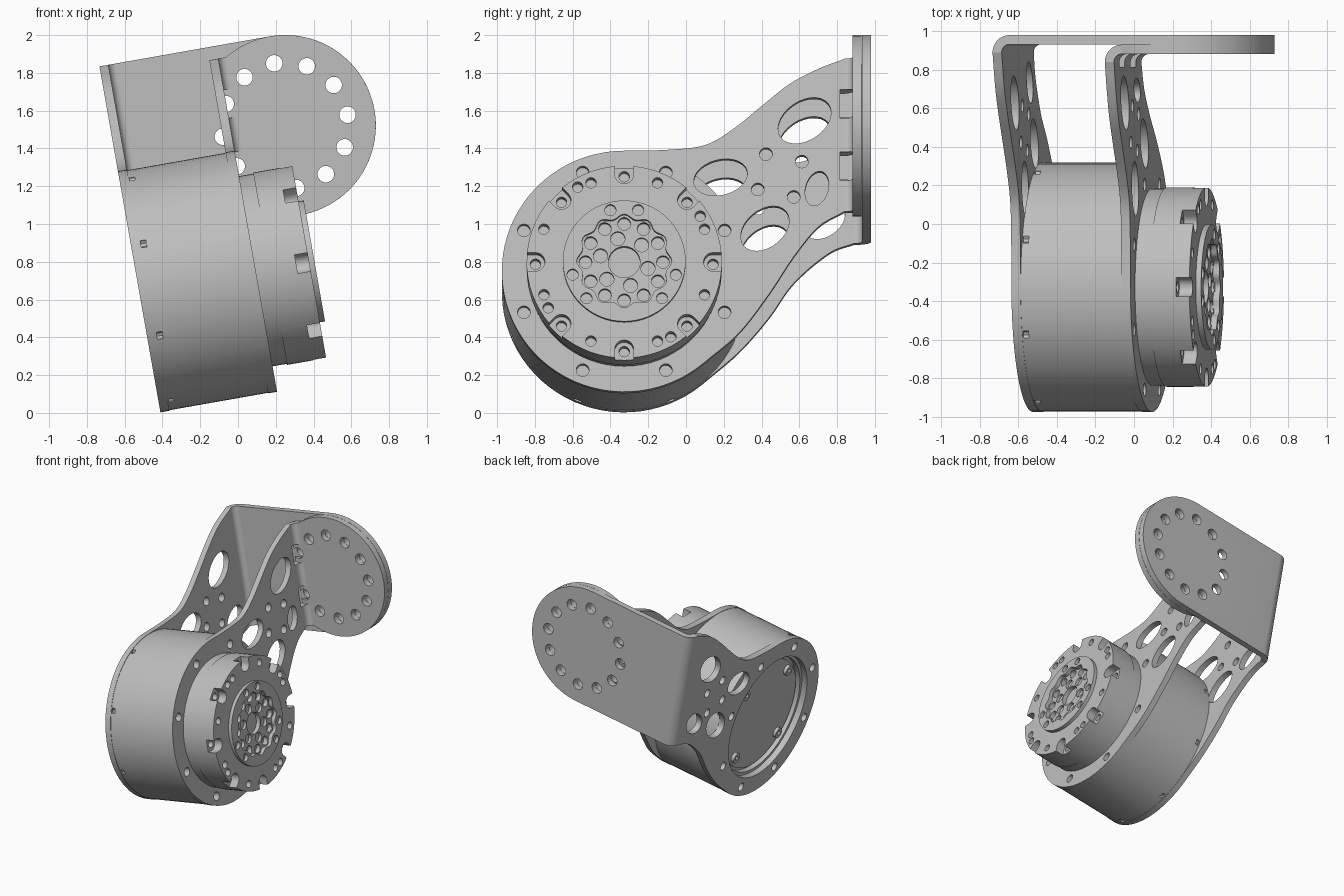
import bpy
import bmesh
from math import sin, cos, radians, pi
from mathutils import Matrix, Vector

cube = bpy.data.objects.get("Cube")
if cube:
    bpy.data.objects.remove(cube, do_unlink=True)

grey = bpy.data.materials.new("machined_grey")
grey.use_nodes = True
COLOUR = (0.52, 0.52, 0.52, 1)
grey.diffuse_color = COLOUR
grey.node_tree.nodes["Principled BSDF"].inputs["Base Color"].default_value = COLOUR

TILT = Matrix.Rotation(radians(-10), 4, "Y")
MY, MZ, R = -0.327, 0.722, 0.648        # motor axis and housing radius
FX, FZ, FR = 0.51, 1.454, 0.48          # flange disc
T = 0.048                               # sheet thickness


# ---- helpers ----
def arc(cx, cy, r, a0, a1, n=24):
    return [(cx + r * cos(radians(a0 + (a1 - a0) * i / n)),
             cy + r * sin(radians(a0 + (a1 - a0) * i / n))) for i in range(n + 1)]


def circle(cx, cy, r, n=20):
    return arc(cx, cy, r, 0, 360, n)[:-1]


def ellipse(cx, cy, a, b, turn, n=28):
    c, s = cos(radians(turn)), sin(radians(turn))
    return [(cx + p * c - q * s, cy + p * s + q * c)
            for p, q in ((a * cos(2 * pi * i / n), b * sin(2 * pi * i / n)) for i in range(n))]


def ring(r, angles, hole, n=16):
    """Circles spread around the motor axis."""
    return [circle(MY + r * cos(radians(a)), MZ + r * sin(radians(a)), hole, n) for a in angles]


def smooth_path(pts, n=5):
    """Catmull-Rom curve through a few points."""
    v = [Vector(p) for p in pts]
    v = [2 * v[0] - v[1]] + v + [2 * v[-1] - v[-2]]
    out = []
    for a, b, c, d in zip(v, v[1:], v[2:], v[3:]):
        for i in range(n):
            t = i / n
            out.append(tuple(0.5 * (2 * b + (c - a) * t + (2 * a - 5 * b + 4 * c - d) * t * t
                                    + (3 * b - a - 3 * c + d) * t ** 3)))
    return out + [tuple(pts[-1])]


def solid(name, outlines, axis, lo, hi):
    """Extrude outlines along an axis into one object."""
    place = {"X": lambda p, q, h: (h, p, q), "Y": lambda p, q, h: (p, h, q),
             "Z": lambda p, q, h: (p, q, h)}[axis]
    bm = bmesh.new()
    for pts in outlines:
        low = [bm.verts.new(place(p, q, lo)) for p, q in pts]
        top = [bm.verts.new(place(p, q, hi)) for p, q in pts]
        bm.faces.new(low)
        bm.faces.new(top)
        for i in range(len(pts)):
            j = (i + 1) % len(pts)
            bm.faces.new((low[i], low[j], top[j], top[i]))
    bmesh.ops.recalc_face_normals(bm, faces=bm.faces)
    me = bpy.data.meshes.new(name)
    bm.to_mesh(me)
    bm.free()
    me.materials.append(grey)
    ob = bpy.data.objects.new(name, me)
    bpy.context.collection.objects.link(ob)
    return ob


def activate(ob):
    bpy.ops.object.select_all(action="DESELECT")
    ob.select_set(True)
    bpy.context.view_layer.objects.active = ob


def cut(ob, outlines, axis, lo, hi, operation="DIFFERENCE"):
    tool = solid("cutter", outlines, axis, lo, hi)
    tool.hide_render = True
    mod = ob.modifiers.new("cut", "BOOLEAN")
    mod.operation, mod.object, mod.solver = operation, tool, "EXACT"
    activate(ob)
    bpy.ops.object.modifier_apply(modifier=mod.name)
    bpy.data.objects.remove(tool, do_unlink=True)


parts = []
EIGHTHS = [22.5 + 45 * k for k in range(8)]
SMALL = [(0.75, 0.63), (0.94, 0.59), (0.707, 0.44), (0.897, 0.40)]
WINDOWS = [(0.51, 0.505, 0.145, 0.095, 15), (0.955, 0.81, 0.155, 0.105, 35),
           (0.745, 0.23, 0.145, 0.10, 40)]


# ---- two bent sheet brackets: arm plate plus flange ----
def bracket(side, x0, yb, half, upper, lower, window):
    top = smooth_path([(MY, MZ + R), (-0.1, 1.375)] + upper + [(yb, FZ + half)])
    low = smooth_path([(yb, FZ - half)] + lower + [(0.28, 0.39), (0.09, 0.226)])
    rim = arc(MY, MZ, R, 310, 90, 48)[1:-1]
    plate = solid(side + "_arm_plate", [top + low + rim], "X", x0, x0 + T)
    holes = [ellipse(MY + w[0], MZ + w[1], *w[2:]) for w in WINDOWS + [window]]
    holes += [circle(MY + y, MZ + z, 0.034) for y, z in SMALL]
    holes += ring(0.575, EIGHTHS, 0.034)
    cut(plate, holes, "X", x0 - 0.1, x0 + 0.1)

    # flange with rounded bend, trimmed to a round end
    bend = x0 + 0.09
    profile = (arc(bend, yb, 0.09, 180, 90, 8) + [(1.2, yb + 0.09), (1.2, yb + 0.09 - T)]
               + arc(bend, yb, 0.09 - T, 90, 180, 8))
    flange = solid(side + "_flange", [profile], "Z", 0.5, 2.4)
    end = 90 if half == FR else 121
    outline = [(x0 - 0.1, FZ - half)] + arc(FX, FZ, FR, -end, end, 48) + [(x0 - 0.1, FZ + half)]
    cut(flange, [outline], "Y", 0.5, 1.2, "INTERSECT")
    bolts = [circle(FX + 0.335 * cos(k * pi / 6), FZ + 0.335 * sin(k * pi / 6), 0.044)
             for k in range(12)]
    cut(flange, bolts, "Y", yb + 0.02, 1.1)
    parts.extend([plate, flange])
    return plate, flange


left_plate, left_flange = bracket(
    "recessed_side", -0.404, 0.89, FR,
    [(0.1, 1.40), (0.25, 1.487), (0.4, 1.61), (0.55, 1.74), (0.7, 1.85)],
    [(0.755, 0.92), (0.57, 0.76), (0.44, 0.575)], (1.06, 0.37, 0.12, 0.08, 35))
right_plate, right_flange = bracket(
    "output_side", 0.175, 0.84, 0.41,
    [(0.1, 1.40), (0.25, 1.487), (0.4, 1.61), (0.55, 1.73), (0.7, 1.81)],
    [(0.70, 0.96), (0.57, 0.80), (0.44, 0.60)], (1.02, 0.445, 0.06, 0.095, -15))
cut(left_plate, [circle(MY, MZ, 0.5, 64)], "X", -0.5, -0.3)

# tool clearance beside two flange holes
clear = [circle(FX + 0.335 * cos(radians(a)), FZ + 0.335 * sin(radians(a)), 0.078, 24)
         for a in (150, 210)]
cut(right_plate, clear, "Y", 0.815, 0.95)
cut(right_flange, clear, "Y", 0.8, 0.882)

# ---- main housing with recessed back cover ----
housing = solid("motor_housing", [circle(MY, MZ, R - 0.003, 80)], "X", -0.356, 0.175)
cut(housing, [circle(MY, MZ, 0.475, 64)], "X", -0.4, -0.315)
cut(housing, ring(R, EIGHTHS, 0.022, 8), "X", -0.352, -0.322)
cover = solid("back_cover", [circle(MY, MZ, 0.45, 64)], "X", -0.335, -0.31)
screws = solid("cover_screws", ring(0.39, (45, 135, 225, 315), 0.042), "X", -0.36, -0.33)
cut(screws, ring(0.39, (45, 135, 225, 315), 0.02, 6), "X", -0.4, -0.342)
parts += [housing, cover, screws]

# ---- output gearbox ----
collar = solid("gearbox_collar", [circle(MY, MZ, 0.511, 72)], "X", 0.222, 0.30)
gearbox = solid("gearbox", [circle(MY, MZ, 0.517, 72)], "X", 0.30, 0.51)


def slot(angle):
    """Rounded notch open to the rim."""
    c, s = cos(radians(angle)), sin(radians(angle))
    pts = arc(0.47, 0, 0.05, 90, 270, 10) + [(0.6, -0.05), (0.6, 0.05)]
    return [(MY + p * c - q * s, MZ + p * s + q * c) for p, q in pts]


QUARTERS = [45 * k for k in range(8)]
cut(gearbox, [slot(a) for a in QUARTERS], "X", 0.44, 0.6)
cut(gearbox, ring(0.47, QUARTERS, 0.028), "X", 0.38, 0.6)
cut(gearbox, ring(0.46, EIGHTHS, 0.028) + ring(0.472, (31.5, 121.5, 211.5, 301.5), 0.028),
    "X", 0.44, 0.6)
cut(gearbox, [circle(MY, MZ, 0.24, 48)], "X", 0.47, 0.6)

# output hub: scalloped pocket, screw ring and centre bore
hub = solid("output_hub", [circle(MY, MZ, 0.325, 64)], "X", 0.47, 0.538)
scallop = [(MY + r * cos(a), MZ + r * sin(a)) for a, r in
           ((2 * pi * i / 96, 0.24 + 0.012 * cos(12 * 2 * pi * i / 96)) for i in range(96))]
cut(hub, [scallop], "X", 0.505, 0.6)
cut(hub, ring(0.283, (75, 105, 195, 225, 315, 345), 0.03), "X", 0.485, 0.6)
cut(hub, ring(0.205, [30 * k for k in range(12)], 0.034), "X", 0.4, 0.6)
cut(hub, ring(0.13, [45 + 60 * k for k in range(6)], 0.038), "X", 0.482, 0.6)
cut(hub, [circle(MY, MZ, 0.084, 32)], "X", 0.4, 0.6)
floor = solid("hub_floor", [circle(MY, MZ, 0.235, 48)], "X", 0.40, 0.45)
parts += [collar, gearbox, hub, floor]

# ---- tilt everything and shade ----
for ob in parts:
    ob.data.transform(TILT)
    activate(ob)
    bpy.ops.object.shade_smooth_by_angle(angle=radians(30))
